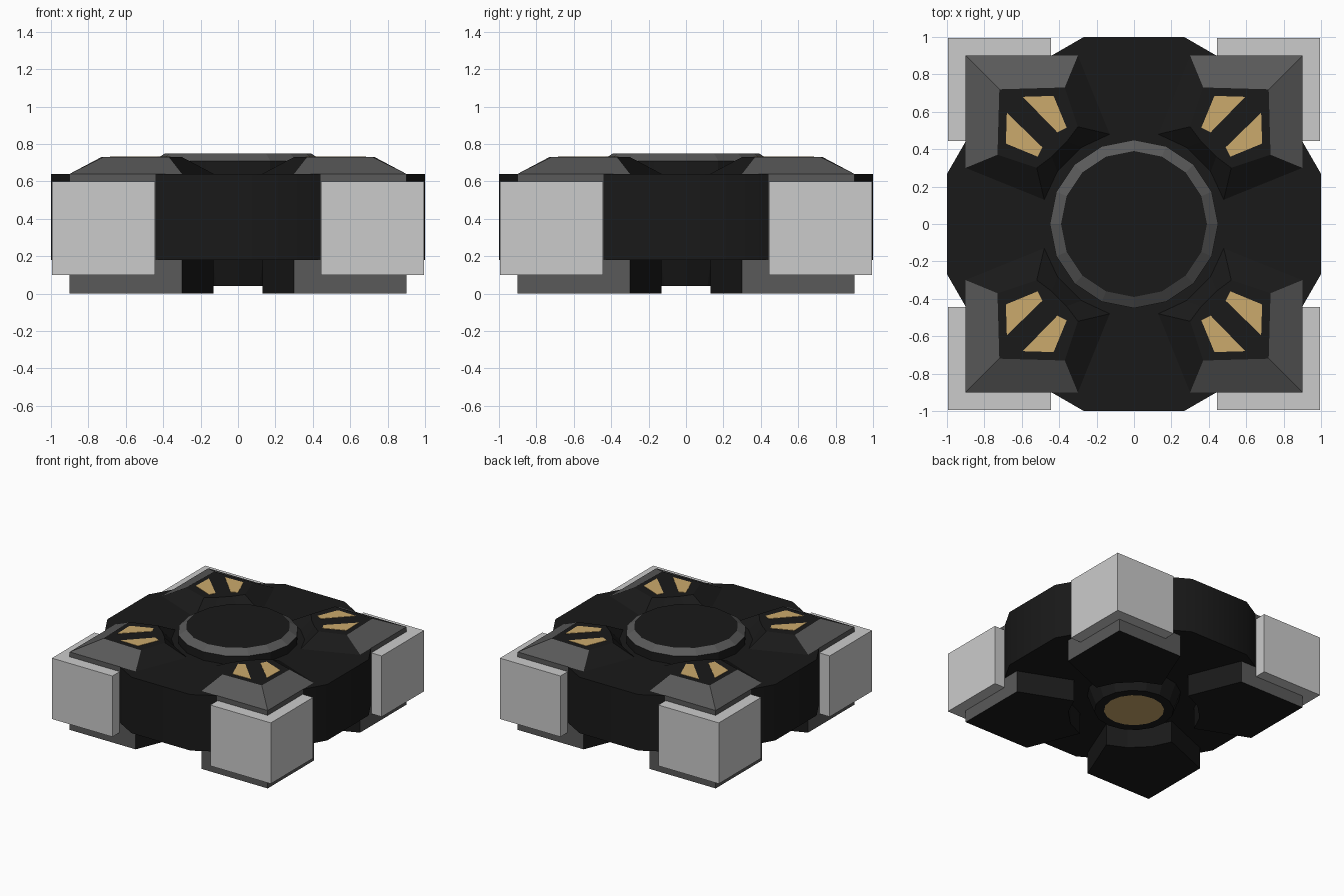
import bpy, bmesh
from math import radians, pi, sin, cos
from mathutils import Matrix

if "Cube" in bpy.data.objects:
    bpy.data.objects.remove(bpy.data.objects["Cube"])


def material(name, rgb):
    m = bpy.data.materials.new(name)
    m.diffuse_color = (*rgb, 1)
    m.use_nodes = True
    m.node_tree.nodes["Principled BSDF"].inputs["Base Color"].default_value = m.diffuse_color
    return m


BLACK = material("black", (0.010, 0.010, 0.010))
DARK = material("dark_grey", (0.10, 0.10, 0.10))
GOLD = material("gold", (0.60, 0.40, 0.15))


def finish(name, bm, mats=(), smooth=None):
    bmesh.ops.recalc_face_normals(bm, faces=bm.faces)
    me = bpy.data.meshes.new(name)
    bm.to_mesh(me)
    bm.free()
    for m in mats:
        me.materials.append(m)
    ob = bpy.data.objects.new(name, me)
    bpy.context.collection.objects.link(ob)
    if smooth:
        bpy.ops.object.select_all(action='DESELECT')
        ob.select_set(True)
        bpy.context.view_layer.objects.active = ob
        bpy.ops.object.shade_smooth_by_angle(angle=radians(smooth))
    return ob


def loft(bm, rings, mat_of=lambda level, side: 0, caps=(0, 0)):
    """Skin a stack of equal-length rings and cap both ends."""
    vs = [[bm.verts.new(p) for p in r] for r in rings]
    n = len(vs[0])
    for lv in range(len(vs) - 1):
        for i in range(n):
            j = (i + 1) % n
            f = bm.faces.new((vs[lv][i], vs[lv][j], vs[lv + 1][j], vs[lv + 1][i]))
            f.material_index = mat_of(lv, i)
    bm.faces.new(vs[0][::-1]).material_index = caps[0]
    bm.faces.new(vs[-1]).material_index = caps[1]


def circle(r, z, n, start=0):
    return [(r * cos(start + 2 * pi * i / n), r * sin(start + 2 * pi * i / n), z)
            for i in range(n)]


def flat(points, z):
    return [(x, y, z) for x, y in points]


# Twelve-sided drum body
R = 1 / cos(pi / 12)
bm = bmesh.new()
loft(bm, [circle(R, z, 12, pi / 12) for z in (0.18, 0.64)])
finish("drum_body", bm, [BLACK], 35)

# Raised centre cap with a grey chamfered rim
bm = bmesh.new()
loft(bm, [circle(0.45, 0.60, 16), circle(0.45, 0.71, 16), circle(0.39, 0.75, 16)],
     lambda lv, i: lv)
finish("centre_cap", bm, [BLACK, DARK])

# Underside hub with a gold disc
bm = bmesh.new()
loft(bm, [circle(0.227, 0.04, 16), circle(0.30, 0.04, 16), circle(0.36, 0.20, 16)],
     caps=(1, 0))
finish("bottom_hub", bm, [BLACK, GOLD])

# Corner pylon outlines: outer corner first, then around the inner end
BASE = [(0.9, 0.9), (0.3, 0.9), (0.13, 0.48), (0.28, 0.41),
        (0.41, 0.28), (0.48, 0.13), (0.9, 0.3)]
TOP = [(0.72, 0.72), (0.37, 0.73), (0.30, 0.52), (0.36, 0.44),
       (0.44, 0.36), (0.52, 0.30), (0.73, 0.37)]
WINDOW = [(0.43, 0.685), (0.595, 0.68), (0.41, 0.49), (0.36, 0.515)]

for k, corner in enumerate(("back_right", "back_left", "front_left", "front_right")):
    turn = Matrix.Rotation(k * pi / 2, 4, 'Z')

    # Pylon running from the foot to the bevelled top plate
    bm = bmesh.new()
    loft(bm, [flat(BASE, 0), flat(BASE, 0.64), flat(TOP, 0.73)],
         lambda lv, i: 1 if i in (0, 6) else 0)
    bm.transform(turn)
    finish(corner + "_pylon", bm, [BLACK, DARK])

    # Pair of gold windows on the plate
    bm = bmesh.new()
    for pts in (WINDOW, [(y, x) for x, y in WINDOW]):
        loft(bm, [flat(pts, 0.72), flat(pts, 0.733)])
    bm.transform(turn)
    finish(corner + "_windows", bm, [GOLD])

    # Light grey corner block
    bm = bmesh.new()
    bmesh.ops.create_cube(bm, size=1, matrix=turn
                          @ Matrix.Translation((0.72, 0.72, 0.35))
                          @ Matrix.Diagonal((0.55, 0.55, 0.5, 1)))
    finish(corner + "_block", bm)
